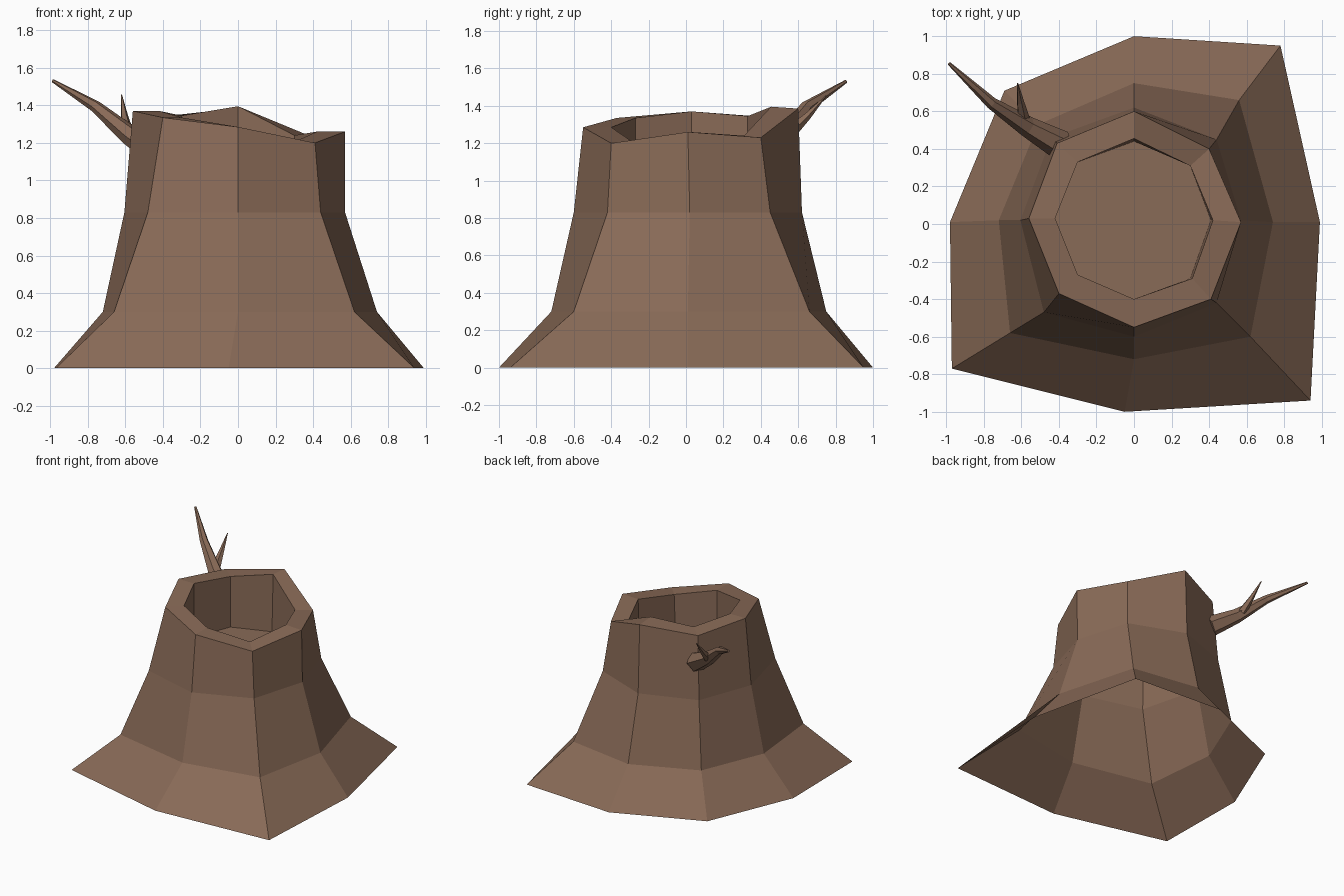
import bpy, bmesh
from mathutils import Vector
from math import cos, sin, tau

if "Cube" in bpy.data.objects:
    bpy.data.objects.remove(bpy.data.objects["Cube"])

bark = bpy.data.materials.new("bark")
bark.diffuse_color = (0.25, 0.145, 0.095, 1)
bark.use_nodes = True
bark.node_tree.nodes["Principled BSDF"].inputs["Base Color"].default_value = bark.diffuse_color


def bridge(bm, low, high):
    n = len(low)
    for i in range(n):
        j = (i + 1) % n
        bm.faces.new((low[i], low[j], high[j], high[i]))


def finish(bm, name):
    mesh = bpy.data.meshes.new(name)
    bm.to_mesh(mesh)
    bm.free()
    mesh.materials.append(bark)
    obj = bpy.data.objects.new(name, mesh)
    bpy.context.collection.objects.link(obj)
    return obj


# Trunk: eight-sided rings, counter-clockwise from +x, open underneath
foot = [(.99, .01), (.78, .95), (0, 1), (-.69, .71), (-.98, .01), (-.97, -.77), (-.05, -1), (.94, -.94)]
flare = [(.74, .01), (.56, .66), (0, .75), (-.51, .53), (-.72, .02), (-.66, -.58), (0, -.72), (.62, -.6)]
waist = [(.57, .02), (.44, .45), (0, .62), (-.44, .46), (-.605, .02), (-.48, -.47), (0, -.6), (.44, -.42)]
rim = [(.57, .01), (.4, .4), (0, .6), (-.41, .43), (-.56, .03), (-.4, -.37), (0, -.55), (.41, -.4)]
mouth = [(.42, .02), (.3, .31), (0, .455), (-.3, .33), (-.42, .03), (-.3, -.27), (0, -.4), (.31, -.29)]
pit = [(.41, .02), (.3, .31), (0, .44), (-.3, .33), (-.42, .03), (-.3, -.27), (0, -.4), (.3, -.29)]
rim_z = [1.26, 1.23, 1.385, 1.34, 1.37, 1.335, 1.285, 1.2]
mouth_z = [1.26, 1.24, 1.395, 1.345, 1.37, 1.335, 1.285, 1.21]

bm = bmesh.new()
layers = [(foot, [0] * 8), (flare, [.3] * 8), (waist, [.83] * 8),
          (rim, rim_z), (mouth, mouth_z), (pit, [.93] * 8)]
rings = [[bm.verts.new((x, y, z)) for (x, y), z in zip(pts, zs)] for pts, zs in layers]
for low, high in zip(rings, rings[1:]):
    bridge(bm, low, high)
bm.faces.new(rings[-1])  # floor of the hollow
finish(bm, "stump_trunk")


# Tapered, bent limb swept along a short path
def limb(name, path, radii, sides):
    bm = bmesh.new()
    pts = [Vector(p) for p in path]
    rings = []
    for i, (p, r) in enumerate(zip(pts, radii)):
        d = (pts[min(i + 1, len(pts) - 1)] - pts[max(i - 1, 0)]).normalized()
        u = d.cross(Vector((0, 0, 1))).normalized()
        v = u.cross(d)
        rings.append([bm.verts.new(p + r * (u * cos(tau * k / sides) + v * sin(tau * k / sides)))
                      for k in range(sides)])
    for low, high in zip(rings, rings[1:]):
        bridge(bm, low, high)
    bm.faces.new(rings[0])
    bm.faces.new(rings[-1])
    bmesh.ops.recalc_face_normals(bm, faces=bm.faces)
    return finish(bm, name)


limb("branch", [(-.39, .42, 1.12), (-.57, .52, 1.235), (-.76, .645, 1.395), (-.985, .855, 1.53)],
     [.08, .055, .032, .009], 6)
limb("twig", [(-.59, .56, 1.26), (-.605, .65, 1.345), (-.62, .75, 1.455)],
     [.035, .02, .003], 5)
